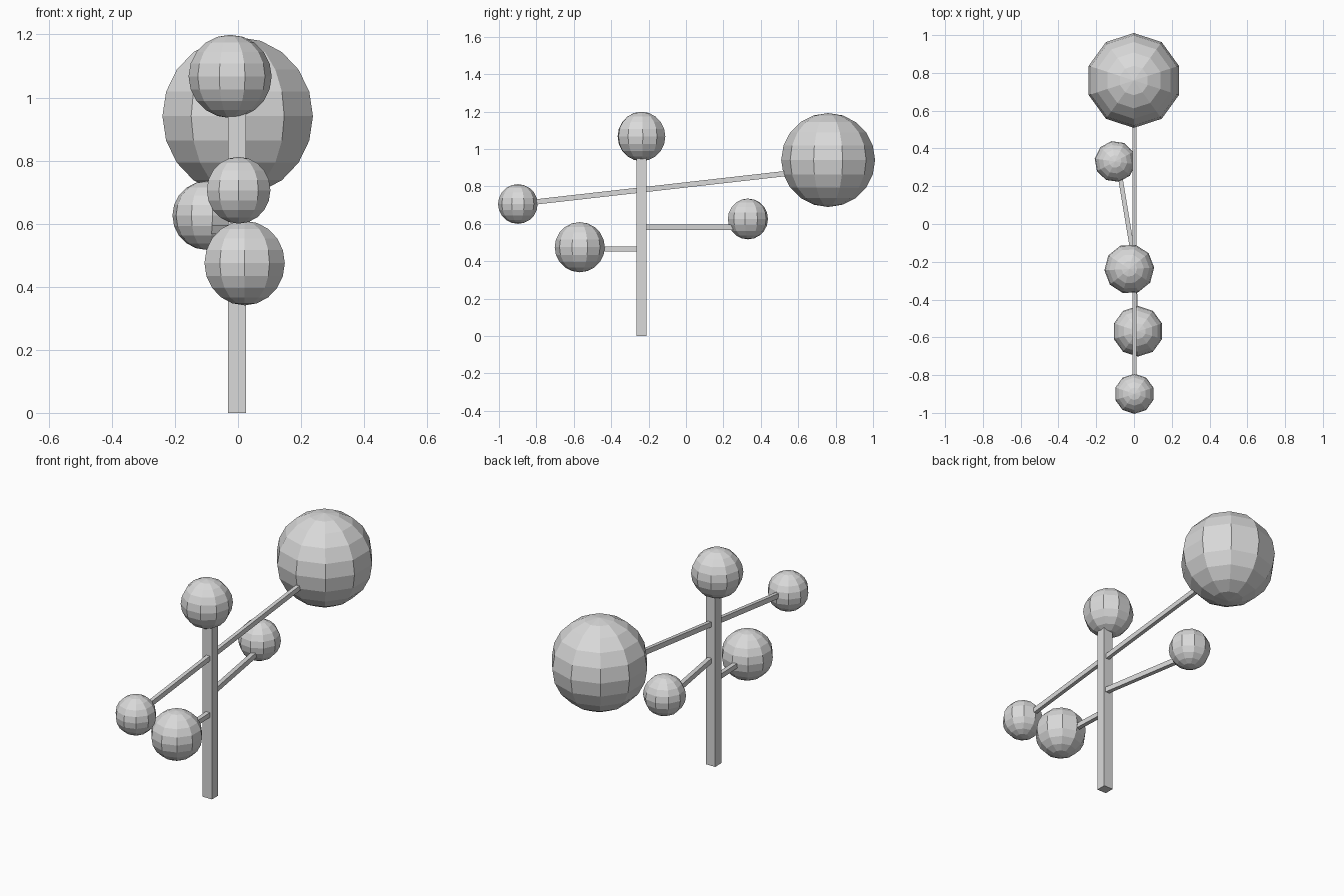
import bpy, math
from mathutils import Vector

if "Cube" in bpy.data.objects:
    bpy.data.objects.remove(bpy.data.objects["Cube"])

grey = bpy.data.materials.new("light grey")
grey.diffuse_color = (0.7, 0.7, 0.7, 1)
grey.use_nodes = True
grey.node_tree.nodes["Principled BSDF"].inputs["Base Color"].default_value = grey.diffuse_color


def ball(name, center, radius, turn=0):
    """Low-poly crown with ten sides, one vertex on +x before turning."""
    bpy.ops.mesh.primitive_uv_sphere_add(segments=10, ring_count=10, radius=radius,
                                         location=center,
                                         rotation=(0, 0, math.radians(turn)))
    ob = bpy.context.object
    ob.name = name
    ob.data.materials.append(grey)


def bar(name, start, end, width, height):
    """Square-section bar between two points, kept upright."""
    a, b = Vector(start), Vector(end)
    d = b - a
    bpy.ops.mesh.primitive_cube_add(size=1, location=(a + b) / 2)
    ob = bpy.context.object
    ob.name = name
    ob.rotation_euler = d.to_track_quat('Y', 'Z').to_euler()
    ob.scale = (width, d.length, height)
    ob.data.materials.append(grey)


# Trunk
bpy.ops.mesh.primitive_cube_add(size=1, location=(-0.003, -0.238, 0.49))
trunk = bpy.context.object
trunk.name = "trunk"
trunk.scale = (0.057, 0.055, 0.98)
trunk.data.materials.append(grey)

# Branches
bar("long_branch", (0.002, -0.84, 0.713), (0.002, 0.58, 0.874), 0.021, 0.028)
bar("back_branch", (0.006, -0.225, 0.582), (-0.075, 0.26, 0.582), 0.024, 0.029)
bar("front_branch", (0.0, -0.25, 0.465), (0.01, -0.48, 0.465), 0.024, 0.027)

# Foliage balls
ball("top_foliage", (-0.025, -0.238, 1.067), 0.132, 21)
ball("large_back_foliage", (-0.001, 0.760, 0.941), 0.251)
ball("small_back_foliage", (-0.100, 0.331, 0.626), 0.109, 10)
ball("lower_front_foliage", (0.021, -0.568, 0.475), 0.134)
ball("far_front_foliage", (0.002, -0.899, 0.706), 0.106)
